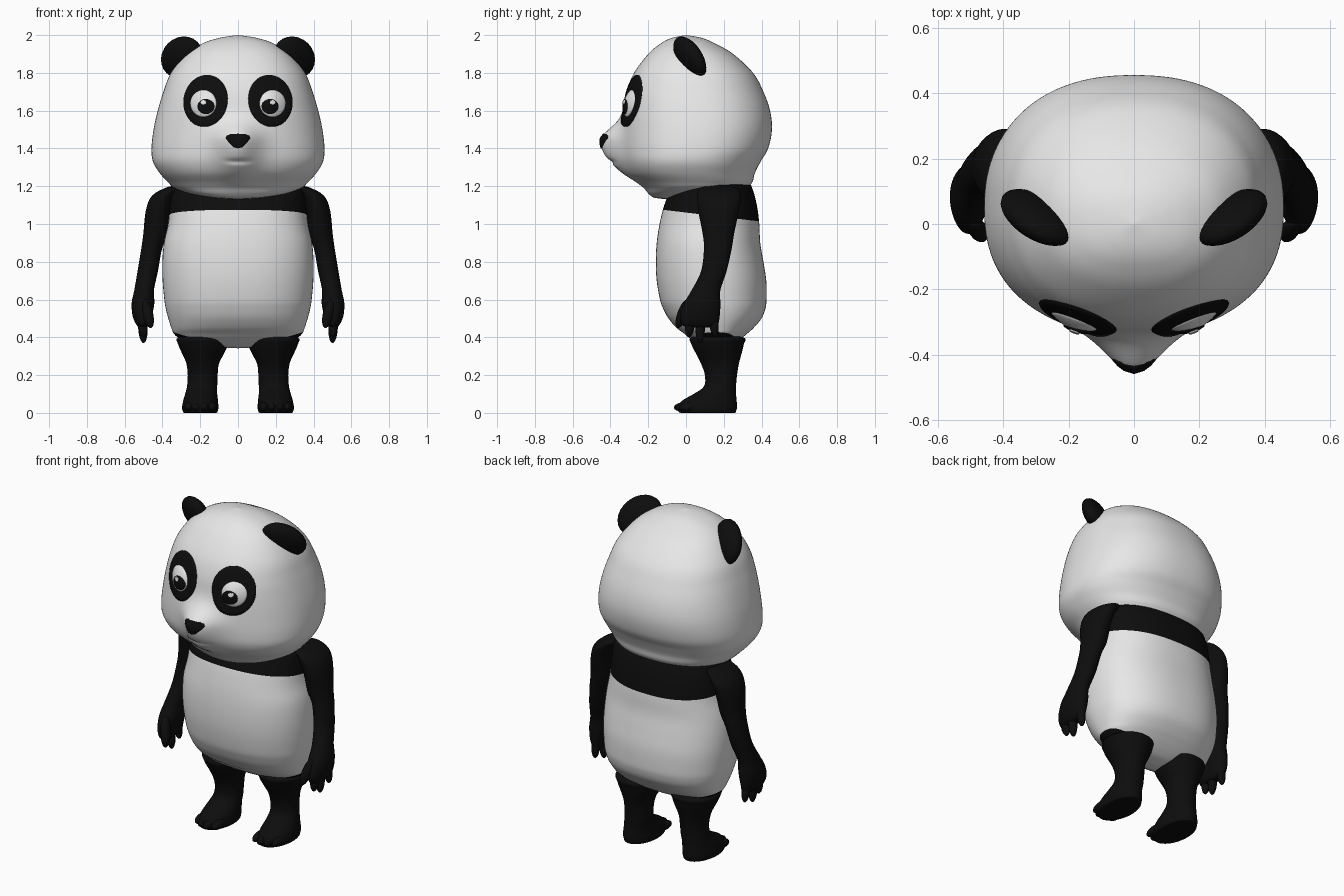
import bpy, bmesh, math
from mathutils import Vector, Matrix
from mathutils.bvhtree import BVHTree

if "Cube" in bpy.data.objects:
    bpy.data.objects.remove(bpy.data.objects["Cube"])


def material(name, value):
    m = bpy.data.materials.new(name)
    m.diffuse_color = (value, value, value, 1)
    m.use_nodes = True
    m.node_tree.nodes["Principled BSDF"].inputs["Base Color"].default_value = m.diffuse_color
    return m


WHITE = material("white fur", 0.8)
BLACK = material("black fur", 0.004)


def finish(name, bm, mats, mirror=False):
    bmesh.ops.recalc_face_normals(bm, faces=bm.faces)
    for f in bm.faces:
        f.smooth = True
    me = bpy.data.meshes.new(name)
    bm.to_mesh(me)
    bm.free()
    for m in mats:
        me.materials.append(m)
    ob = bpy.data.objects.new(name, me)
    bpy.context.collection.objects.link(ob)
    if mirror:
        ob.modifiers.new("Mirror", 'MIRROR').use_clip = False
    return ob


def smooth_rows(rows, steps):
    """Catmull-Rom interpolation between the given cross-sections."""
    out = []
    for i in range(len(rows) - 1):
        p = [rows[max(i - 1, 0)], rows[i], rows[i + 1], rows[min(i + 2, len(rows) - 1)]]
        for k in range(steps):
            t = k / steps
            out.append([0.5 * (2 * b + (c - a) * t + (2 * a - 5 * b + 4 * c - d) * t * t
                               + (3 * b - a - 3 * c + d) * t ** 3) for a, b, c, d in zip(*p)])
    return out + [list(rows[-1])]


def loft(rows, segs, steps, power=2.0, deform=None):
    """Rows are (z, centre x, half width, front y, back y)."""
    bm = bmesh.new()
    rings = []
    for z, cx, rx, yf, yb in smooth_rows(rows, steps):
        ring = []
        for k in range(segs):
            a = 2 * math.pi * k / segs
            c, s = math.cos(a), math.sin(a)
            co = Vector((cx + rx * math.copysign(abs(c) ** (2 / power), c),
                         (yf + yb) / 2 + (yb - yf) / 2 * math.copysign(abs(s) ** (2 / power), s),
                         max(z, 0)))
            ring.append(bm.verts.new(deform(co) if deform else co))
        rings.append(ring)
    for r0, r1 in zip(rings, rings[1:]):
        for k in range(segs):
            j = (k + 1) % segs
            bm.faces.new((r0[k], r0[j], r1[j], r1[k]))
    bm.faces.new(rings[0])
    bm.faces.new(rings[-1])
    return bm


def ellipsoid(bm, centre, radii, axes):
    m = Matrix.Translation(centre) @ axes.to_4x4() @ Matrix.Diagonal((*radii, 1))
    bmesh.ops.create_uvsphere(bm, u_segments=24, v_segments=16, radius=1, matrix=m)


def digit(bm, a, b, r):
    a, b = Vector(a), Vector(b)
    axes = (b - a).to_track_quat('Z', 'Y').to_matrix()
    ellipsoid(bm, (a + b) / 2, (r, r, (b - a).length / 2), axes)


def decal(name, target, outline, mat, bulge=0.0, mirror=True):
    """Plate moulded onto the front of the target, following an (x, z) outline."""
    me = target.data
    tree = BVHTree.FromPolygons([v.co for v in me.vertices], [p.vertices[:] for p in me.polygons])
    n = len(outline)
    mx, mz = sum(p[0] for p in outline) / n, sum(p[1] for p in outline) / n

    def hit(x, z, off):
        y = tree.ray_cast(Vector((x, -2, z)), Vector((0, 1, 0)))[0].y
        return (x, y - off, z)

    bm = bmesh.new()
    mid = bm.verts.new(hit(mx, mz, 0.005 + bulge))
    prev = None
    levels = [(i / 8, 0.005 + bulge * (1 - (i / 8) ** 2)) for i in range(1, 9)] + [(1.0, -0.004)]
    for r, off in levels:
        ring = [bm.verts.new(hit(mx + (x - mx) * r, mz + (z - mz) * r, off)) for x, z in outline]
        for k in range(n):
            j = (k + 1) % n
            bm.faces.new((prev[k], prev[j], ring[j], ring[k]) if prev else (mid, ring[k], ring[j]))
        prev = ring
    ob = finish(name, bm, [mat], mirror)
    return ob


def oval(cx, cz, rx, rz, tilt=0.0, n=48):
    pts = []
    for k in range(n):
        a = 2 * math.pi * k / n
        x, z = rx * math.cos(a), rz * math.sin(a)
        pts.append((cx + x * math.cos(tilt) - z * math.sin(tilt),
                    cz + x * math.sin(tilt) + z * math.cos(tilt)))
    return pts


# Head: lofted rings with a muzzle pushed out of the front and a mouth crease
def muzzle(co):
    w = min(max(-co.y / 0.2, 0), 1)
    dz = co.z - 1.44
    bump = 0.118 * math.exp(-(co.x / 0.11) ** 2 - (dz / (0.09 if dz > 0 else 0.17)) ** 2)
    crease = 0.012 * math.exp(-((co.z - 1.33 - co.x ** 2) / 0.012) ** 2 - (co.x / 0.06) ** 4)
    co.y -= w * (bump - crease)
    return co


head_rows = [(2.0, 0, .002, -.002, .002), (1.985, 0, .10, -.075, .085), (1.955, 0, .19, -.135, .155),
             (1.9, 0, .275, -.2, .25), (1.8, 0, .355, -.275, .355), (1.7, 0, .395, -.315, .41),
             (1.6, 0, .425, -.33, .445), (1.5, 0, .447, -.335, .455), (1.4, 0, .458, -.335, .435),
             (1.33, 0, .45, -.325, .395), (1.27, 0, .415, -.295, .365), (1.22, 0, .37, -.24, .35),
             (1.19, 0, .335, -.21, .31), (1.16, 0, .25, -.19, .15), (1.14, 0, .13, -.165, 0),
             (1.132, 0, .002, -.11, -.106)]
head = finish("head", loft(head_rows, 144, 8, 2.3, muzzle), [WHITE])

# Face details
decal("eye_patch", head, oval(.172, 1.652, .117, .138, .2), BLACK)
eye = decal("eyeball", head, oval(.183, 1.638, .069, .072), WHITE, 0.02)
pupil = decal("pupil", eye, oval(.17, 1.622, .045, .04), BLACK)
decal("eye_highlight", pupil, oval(.183, 1.644, .015, .012, n=16), WHITE)
half_nose = [(0, 1.478), (.04, 1.476), (.06, 1.468), (.066, 1.455), (.05, 1.432), (.025, 1.407), (0, 1.4)]
decal("nose", head, half_nose + [(-x, z) for x, z in half_nose[-2:0:-1]], BLACK, mirror=False)

# Ears: flattened ovals set diagonally into the head
bm = bmesh.new()
d = Vector((.59, .55, -.59)).normalized()
o = Vector((.707, 0, .707))
ellipsoid(bm, (.297, .02, 1.882), (.135, .105, .055), Matrix((d, o, d.cross(o))).transposed())
finish("ear", bm, [BLACK], True)

# Torso: white with a black shoulder band and black hips, cut along slanted planes
torso_rows = [(1.215, 0, .002, .14, .144), (1.21, 0, .30, -.03, .32), (1.19, 0, .345, -.075, .35),
              (1.1, 0, .36, -.115, .375), (1.0, 0, .37, -.14, .388), (.9, 0, .392, -.155, .393),
              (.8, 0, .40, -.16, .41), (.7, 0, .399, -.155, .425), (.6, 0, .39, -.138, .426),
              (.55, 0, .382, -.12, .42), (.5, 0, .369, -.093, .40), (.45, 0, .353, -.05, .358),
              (.42, 0, .34, -.01, .325), (.395, 0, .31, .02, .295), (.37, 0, .24, .06, .26),
              (.35, 0, .12, .1, .22), (.342, 0, .002, .158, .162)]
bm = loft(torso_rows, 96, 5, 2.3)
cuts = [(Vector((0, -.12, 1.075)), Vector((0, .12, 1)))]
cuts += [(Vector((s * .12, 0, .36)), Vector((-s * .3, 0, 1))) for s in (1, -1)]
for co, no in cuts:
    bmesh.ops.bisect_plane(bm, geom=bm.verts[:] + bm.edges[:] + bm.faces[:], plane_co=co, plane_no=no)
for f in bm.faces:
    side = [(f.calc_center_median() - co).dot(no) for co, no in cuts]
    f.material_index = int(side[0] > 0 or min(side[1:]) < 0)
finish("torso", bm, [WHITE, BLACK])

# Arms with hands and fingers
arm_rows = [(1.2, .33, .002, .168, .172), (1.195, .335, .04, .08, .26), (1.15, .39, .065, .06, .29),
            (1.07, .42, .068, .065, .28), (.95, .435, .066, .088, .255), (.87, .457, .055, .095, .242),
            (.75, .478, .054, .08, .215), (.65, .497, .052, .03, .182), (.58, .503, .06, -.01, .182),
            (.51, .507, .05, -.03, .178), (.46, .503, .03, -.015, .16), (.45, .503, .002, .07, .074)]
bm = loft(arm_rows, 40, 4)
for a, b, r in [((.495, .01, .60), (.46, -.045, .45), .028), ((.507, .025, .53), (.50, .015, .40), .025),
                ((.507, .075, .53), (.50, .075, .37), .025), ((.507, .14, .54), (.505, .155, .40), .024)]:
    digit(bm, a, b, r)
finish("arm", bm, [BLACK], True)

# Legs with feet and toes
leg_rows = [(.41, .185, .002, .168, .172), (.40, .185, .13, .03, .305), (.36, .185, .131, .03, .305),
            (.31, .185, .109, .055, .293), (.26, .187, .086, .08, .28), (.2, .187, .079, .1, .27),
            (.14, .19, .08, .095, .265), (.1, .195, .085, .04, .265), (.065, .198, .092, -.02, .268),
            (.03, .2, .096, -.045, .27), (.008, .2, .092, -.04, .264), (0, .2, .08, -.02, .25),
            (0, .2, .002, .11, .114)]
bm = loft(leg_rows, 48, 4)
for x, y in [(.137, -.048), (.18, -.064), (.222, -.058), (.26, -.035)]:
    digit(bm, (x, y, .027), (x, y + .12, .04), .026)
finish("leg", bm, [BLACK], True)
